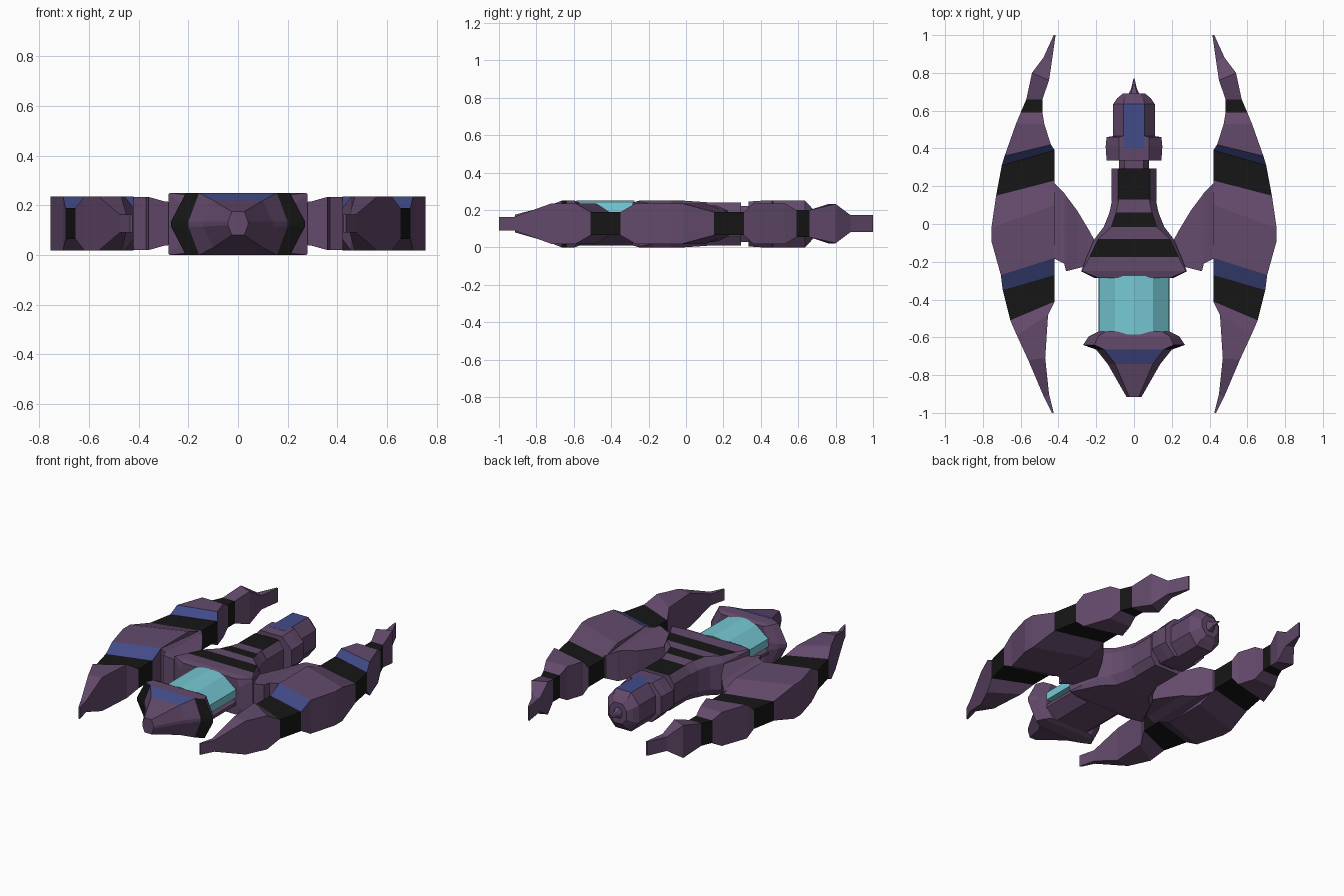
import bpy, bmesh

# Materials
def mat(name, col):
    m = bpy.data.materials.new(name)
    m.diffuse_color = (*col, 1)
    return m

MATS = [mat("purple", (.125, .068, .148)), mat("black", (.008, .008, .008)),
        mat("blue", (.055, .07, .25)), mat("cyan", (.18, .58, .66))]
P, K, B, C = range(4)

def loft(name, rings, colour=lambda i, j: P, mirror=False):
    """Skin consecutive rings of points; colour(i, j) = material of face j in span i."""
    bm = bmesh.new()
    vs = [[bm.verts.new(p) for p in r] for r in rings]
    n = len(rings[0])
    for i in range(len(vs) - 1):
        for j in range(n):
            k = (j + 1) % n
            f = bm.faces.new((vs[i][j], vs[i][k], vs[i + 1][k], vs[i + 1][j]))
            f.material_index = colour(i, j)
    for cap, i in ((vs[0], 0), (vs[-1], len(vs) - 2)):
        bm.faces.new(cap).material_index = colour(i, -1)
    bmesh.ops.recalc_face_normals(bm, faces=bm.faces)
    me = bpy.data.meshes.new(name)
    bm.to_mesh(me)
    bm.free()
    for m in MATS:
        me.materials.append(m)
    ob = bpy.data.objects.new(name, me)
    bpy.context.collection.objects.link(ob)
    if mirror:
        ob.modifiers.new("mirror", 'MIRROR')
    return ob

def oct_ring(y, w, tw, zl, zh, c):
    """Eight-sided section: face 0 is the top, faces 3-5 the bottom half."""
    return [(-tw, y, zh), (tw, y, zh), (w, y, zh - c), (w, y, zl + c),
            (tw, y, zl), (-tw, y, zl), (-w, y, zl + c), (-w, y, zh - c)]

# Crescent wings: x_in, y_in, x_out, y_out, z half height, colour of next span
WING = [(.415, 1, .425, 1, .045, P), (.435, .86, .48, .88, .045, P),
        (.45, .76, .54, .80, .105, P), (.485, .66, .57, .66, .072, K),
        (.485, .59, .60, .59, .072, P), (.475, .53, .625, .53, .108, P),
        (.44, .42, .685, .36, .108, B), (.42, .39, .70, .31, .062, K),
        (.42, .23, .73, .15, .062, P), (.42, .10, .755, -.02, .108, P),
        (.42, -.06, .755, -.09, .108, P), (.42, -.18, .705, -.27, .108, B),
        (.42, -.27, .695, -.35, .062, K), (.42, -.41, .655, -.51, .062, P),
        (.455, -.48, .62, -.59, .108, P), (.47, -.71, .56, -.72, .108, P),
        (.45, -.90, .475, -.92, .036, P), (.425, -1, .435, -1, .036, P)]
ZC = .127

def wing_colour(i, j):
    c = WING[i][5]
    return P if (c == B and j != 0) or j < 0 else c

loft("wing", [[(xi, yi, ZC + h), (xo, yo, ZC + h), (xo, yo, ZC - h), (xi, yi, ZC - h)]
              for xi, yi, xo, yo, h, _ in WING], wing_colour, True)

# Wing roots joining the wings to the hull: x, y front, y back, z half height
ROOT = [(.18, -.22, -.14, .08), (.24, -.22, -.03, .082), (.30, -.235, .07, .09),
        (.36, -.25, .15, .107), (.37, -.21, .165, .107), (.43, -.18, .225, .107)]
loft("wing_root", [[(x, a, ZC + h), (x, b, ZC + h * (.65 if x > .4 else .9)),
                    (x, b, ZC - h * (.65 if x > .4 else .9)), (x, a, ZC - h)]
                   for x, a, b, h in ROOT], mirror=True)

# Rear engine pod with blue top strip
POD = [(.40, .11, .055, 0, .25, .07), (.635, .11, .055, 0, .25, .07),
       (.665, .09, .05, .03, .22, .05), (.69, .06, .03, .06, .19, .04)]
loft("rear_pod", [oct_ring(*r) for r in POD],
     lambda i, j: B if i == 0 and j == 0 else P)

# Spike at the very back
loft("tail_spike", [oct_ring(.685, .03, .018, .09, .16, .02),
                    oct_ring(.72, .014, .008, .11, .14, .01),
                    oct_ring(.77, .003, .002, .122, .128, .002)])

# Collar round the engine pod
COLLAR = [(.335, .145, .08, .005, .245, .07), (.41, .15, .08, 0, .25, .07),
          (.46, .145, .08, 0, .25, .07), (.465, .11, .06, 0, .25, .07)]
loft("pod_collar", [oct_ring(*r) for r in COLLAR])

# Neck and its black sleeve
loft("neck", [oct_ring(y, .08, .05, .03, .22, .05) for y in (.25, .36)])
loft("neck_sleeve", [oct_ring(y, .12, .085, .01, .24, .05) for y in (.12, .295)],
     lambda i, j: K if j == 0 else P)

# Flared main hull with black stripes on the back
HULL = [(.13, .115, .08, .01, .24, .05, P), (.06, .13, .095, .005, .245, .05, K),
        (-.015, .16, .12, 0, .25, .05, P), (-.08, .21, .19, 0, .25, .04, K),
        (-.175, .25, .235, 0, .25, .02, P), (-.25, .28, .275, 0, .25, .005, P),
        (-.285, .21, .19, .01, .24, .05, P)]
loft("hull", [oct_ring(*r[:6]) for r in HULL],
     lambda i, j: HULL[i][6] if j == 0 else P)

# Cockpit floor and faceted canopy
loft("cockpit_floor", [oct_ring(y, .185, .11, .01, .15, .06) for y in (-.26, -.60)])
loft("canopy", [[(-.187, y, .12), (-.185, y, .17), (-.10, y, .238), (0, y, .25),
                 (.10, y, .238), (.185, y, .17), (.187, y, .12)]
                for y in (-.275, -.585)], lambda i, j: C)

# Front pod: collar, black cheeks, blue brow and tapered nose
NOSE = [(-.57, .19, .15, .01, .24, .09), (-.595, .24, .19, 0, .25, .11),
        (-.64, .27, .21, 0, .25, .115), (-.665, .20, .157, 0, .25, .115),
        (-.74, .14, .10, .03, .22, .085), (-.915, .04, .025, .08, .175, .04)]

def nose_colour(i, j):
    if i == 2 and j in (1, 2, 3, 5, 6, 7):
        return K
    return B if i == 3 and j == 0 else P

loft("front_pod", [oct_ring(*r) for r in NOSE], nose_colour)
